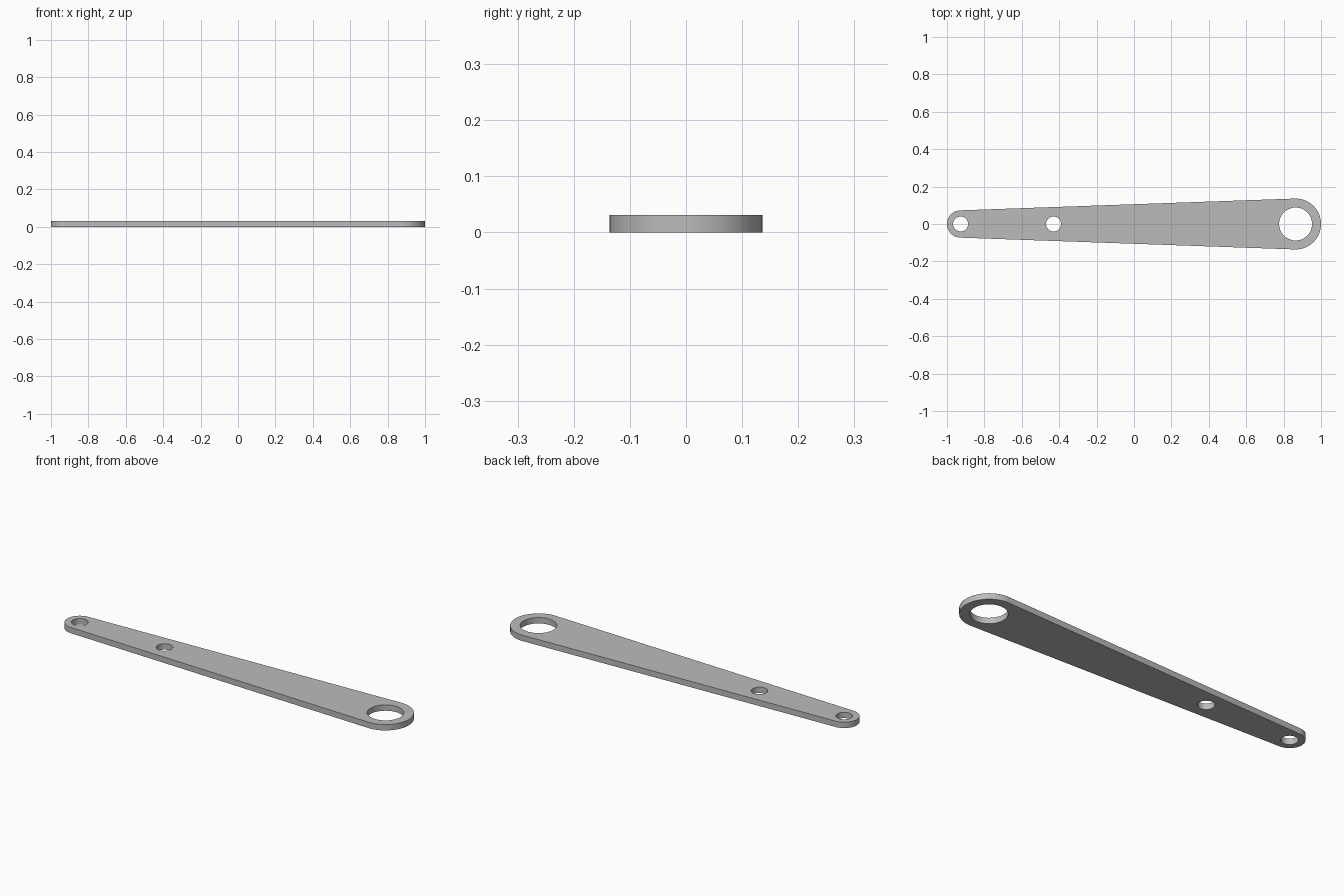
import bpy, bmesh
from math import asin, cos, pi, sin

cube = bpy.data.objects.get("Cube")
if cube:
    bpy.data.objects.remove(cube, do_unlink=True)

THICKNESS = 0.031
BIG_X, BIG_R, BIG_HOLE = 0.864, 0.136, 0.088
SMALL_X, SMALL_R, SMALL_HOLE = -0.927, 0.073, 0.04
MID_X = -0.43

steel = bpy.data.materials.new("grey_metal")
steel.use_nodes = True
colour = (0.5, 0.5, 0.5, 1)
steel.diffuse_color = colour
steel.node_tree.nodes["Principled BSDF"].inputs["Base Color"].default_value = colour


def arc(x, radius, start, end, steps):
    """Points along an arc centred on the bar's axis."""
    angles = [start + (end - start) * i / steps for i in range(steps + 1)]
    return [(x + radius * cos(a), radius * sin(a), 0) for a in angles]


def add_loop(bm, points):
    verts = [bm.verts.new(p) for p in points]
    return [bm.edges.new((v, verts[i - 1])) for i, v in enumerate(verts)]


# Tapered outline: two round ends joined by their common tangents
tangent = pi / 2 + asin((BIG_R - SMALL_R) / (BIG_X - SMALL_X))
outline = arc(BIG_X, BIG_R, -tangent, tangent, 48)
outline += arc(SMALL_X, SMALL_R, tangent, 2 * pi - tangent, 48)

bm = bmesh.new()
edges = add_loop(bm, outline)

# Round through holes
for x, radius in ((BIG_X, BIG_HOLE), (MID_X, SMALL_HOLE), (SMALL_X, SMALL_HOLE)):
    edges += add_loop(bm, arc(x, radius, 0, 2 * pi, 64)[:-1])

# Fill the plate and give it thickness
bmesh.ops.triangle_fill(bm, edges=edges, use_beauty=True, use_dissolve=False, normal=(0, 0, 1))
result = bmesh.ops.extrude_face_region(bm, geom=bm.faces[:], use_keep_orig=True)
top = [g for g in result["geom"] if isinstance(g, bmesh.types.BMVert)]
bmesh.ops.translate(bm, verts=top, vec=(0, 0, THICKNESS))
bmesh.ops.recalc_face_normals(bm, faces=bm.faces[:])

mesh = bpy.data.meshes.new("tapered_link_bar")
bm.to_mesh(mesh)
bm.free()
mesh.materials.append(steel)
bar = bpy.data.objects.new("tapered_link_bar", mesh)
bpy.context.collection.objects.link(bar)

# Smooth round walls, sharp rims
bpy.ops.object.select_all(action="DESELECT")
bar.select_set(True)
bpy.context.view_layer.objects.active = bar
bpy.ops.object.shade_smooth_by_angle(angle=pi / 6)
